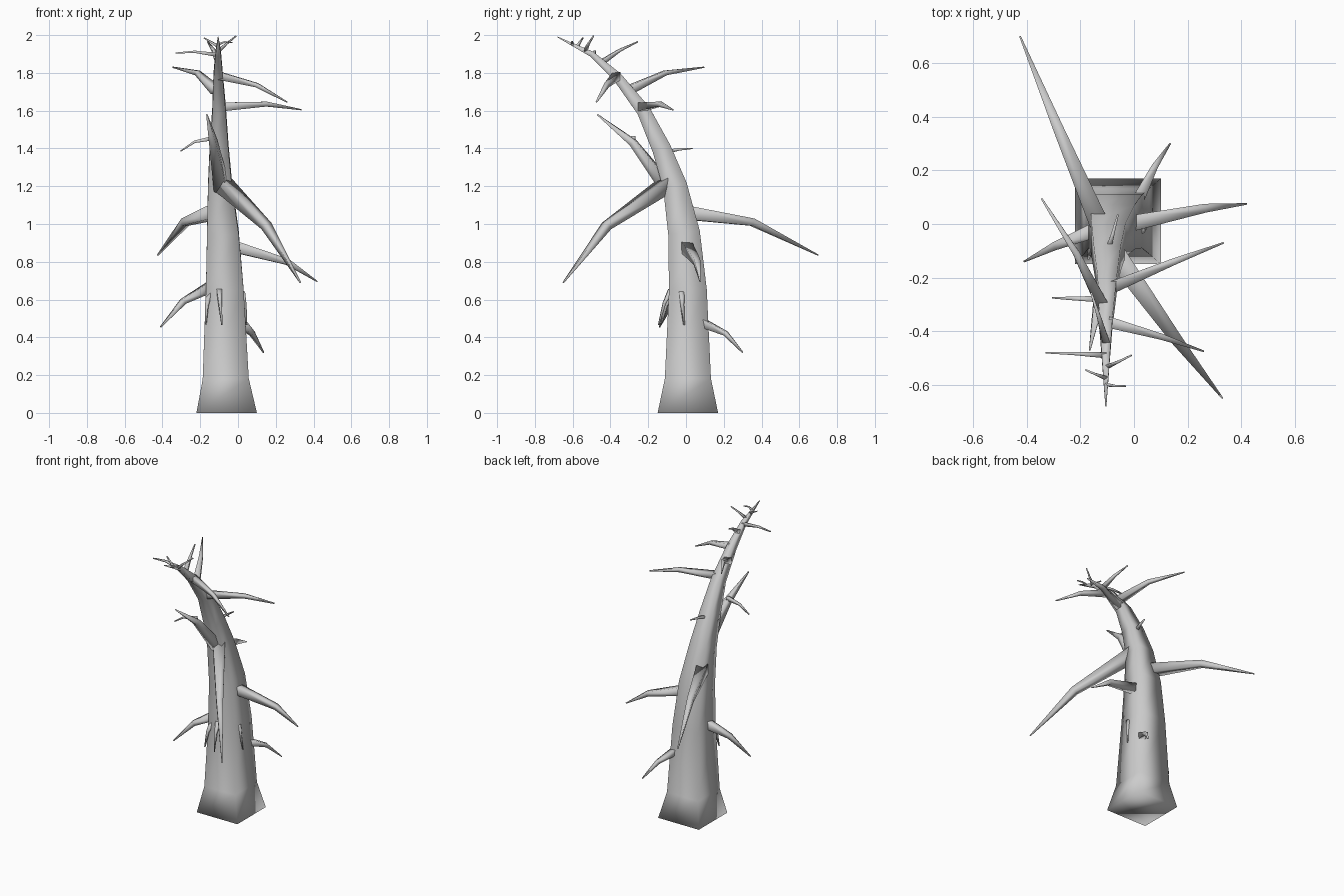
import bpy, bmesh
from mathutils import Vector

bark = bpy.data.materials.new("grey bark")
bark.diffuse_color = (0.6, 0.6, 0.6, 1)


def sweep(name, points, radii, flat_start=False):
    """Square tapered tube along a path, capped and smooth."""
    pts = [Vector(p) for p in points]
    bm = bmesh.new()
    rings = []
    for i, p in enumerate(pts):
        t = (pts[min(i + 1, len(pts) - 1)] - pts[max(i - 1, 0)]).normalized()
        if flat_start:
            if i == 0:
                t = Vector((0, 0, 1))
            side = Vector((1, 0, 0))
            side = (side - t * side.dot(t)).normalized()
        else:
            side = t.cross(Vector((0, 0, 1))).normalized()
        up = t.cross(side)
        r = radii[i]
        rings.append([bm.verts.new(p + side * r * a + up * r * b)
                      for a, b in ((-1, -1), (1, -1), (1, 1), (-1, 1))])
    for lo, hi in zip(rings, rings[1:]):
        for k in range(4):
            n = (k + 1) % 4
            bm.faces.new((lo[k], lo[n], hi[n], hi[k]))
    bm.faces.new(rings[0][::-1])
    bm.faces.new(rings[-1])
    bmesh.ops.recalc_face_normals(bm, faces=bm.faces[:])
    for f in bm.faces:
        f.smooth = True
    me = bpy.data.meshes.new(name)
    bm.to_mesh(me)
    bm.free()
    me.materials.append(bark)
    ob = bpy.data.objects.new(name, me)
    bpy.context.collection.objects.link(ob)
    return ob


def branch(name, root, mid, tip, r):
    sweep(name, (root, mid, tip), (r, r * 0.55, 0.003))


# Leaning trunk with flared foot
sweep("trunk",
      [(-.06, .01, 0), (-.065, .01, .18), (-.07, .01, .65), (-.08, -.01, .95),
       (-.095, -.058, 1.2), (-.1, -.13, 1.4), (-.1, -.225, 1.6),
       (-.105, -.365, 1.78), (-.105, -.5, 1.9), (-.105, -.68, 1.99)],
      [.16, .122, .10, .084, .064, .05, .036, .025, .015, .002], True)

# Large limbs
branch("front_limb", (-.08, -.10, 1.21), (.15, -.42, .99), (.33, -.65, .69), .040)
branch("back_limb", (-.13, .0, 1.06), (-.28, .35, 1.01), (-.425, .70, .835), .036)
branch("right_limb", (-.02, .0, .88), (.26, .058, .80), (.42, .075, .695), .030)
branch("left_limb", (-.14, -.02, .67), (-.29, -.08, .59), (-.41, -.14, .455), .028)
branch("low_back_limb", (.015, .09, .475), (.075, .21, .42), (.135, .30, .32), .022)
branch("rising_limb", (-.085, -.09, 1.18), (-.13, -.28, 1.43), (-.165, -.47, 1.58), .036)

# Upper limbs
branch("upper_right_limb", (-.09, -.24, 1.62), (.15, -.14, 1.635), (.335, -.07, 1.605), .023)
branch("high_front_limb", (-.10, -.365, 1.785), (.10, -.42, 1.735), (.26, -.475, 1.645), .021)
branch("high_back_limb", (-.12, -.30, 1.71), (-.215, -.11, 1.80), (-.345, .095, 1.83), .023)
branch("high_rear_twig", (-.105, -.44, 1.86), (-.13, -.35, 1.92), (-.16, -.255, 1.965), .014)

# Twigs along the trunk and rising limb
branch("front_twig", (-.10, -.08, .65), (-.095, -.115, .58), (-.085, -.145, .465), .014)
branch("side_twig", (.02, -.025, .64), (.035, -.02, .57), (.045, -.01, .465), .014)
branch("left_twig", (-.15, -.07, .64), (-.165, -.105, .57), (-.17, -.13, .47), .014)
branch("rising_limb_twig", (-.13, -.28, 1.455), (-.23, -.278, 1.435), (-.305, -.275, 1.385), .012)
branch("back_twig", (-.10, -.11, 1.38), (-.08, -.04, 1.395), (-.06, .035, 1.40), .012)

# Twigs near the tip
branch("tip_twig_a", (-.105, -.49, 1.895), (-.23, -.483, 1.912), (-.33, -.48, 1.905), .011)
branch("tip_twig_b", (-.105, -.535, 1.915), (-.06, -.515, 1.955), (-.01, -.49, 1.995), .009)
branch("tip_twig_c", (-.105, -.575, 1.94), (-.145, -.56, 1.965), (-.18, -.545, 1.985), .008)
branch("tip_twig_d", (-.105, -.60, 1.95), (-.07, -.604, 1.965), (-.03, -.605, 1.96), .007)
